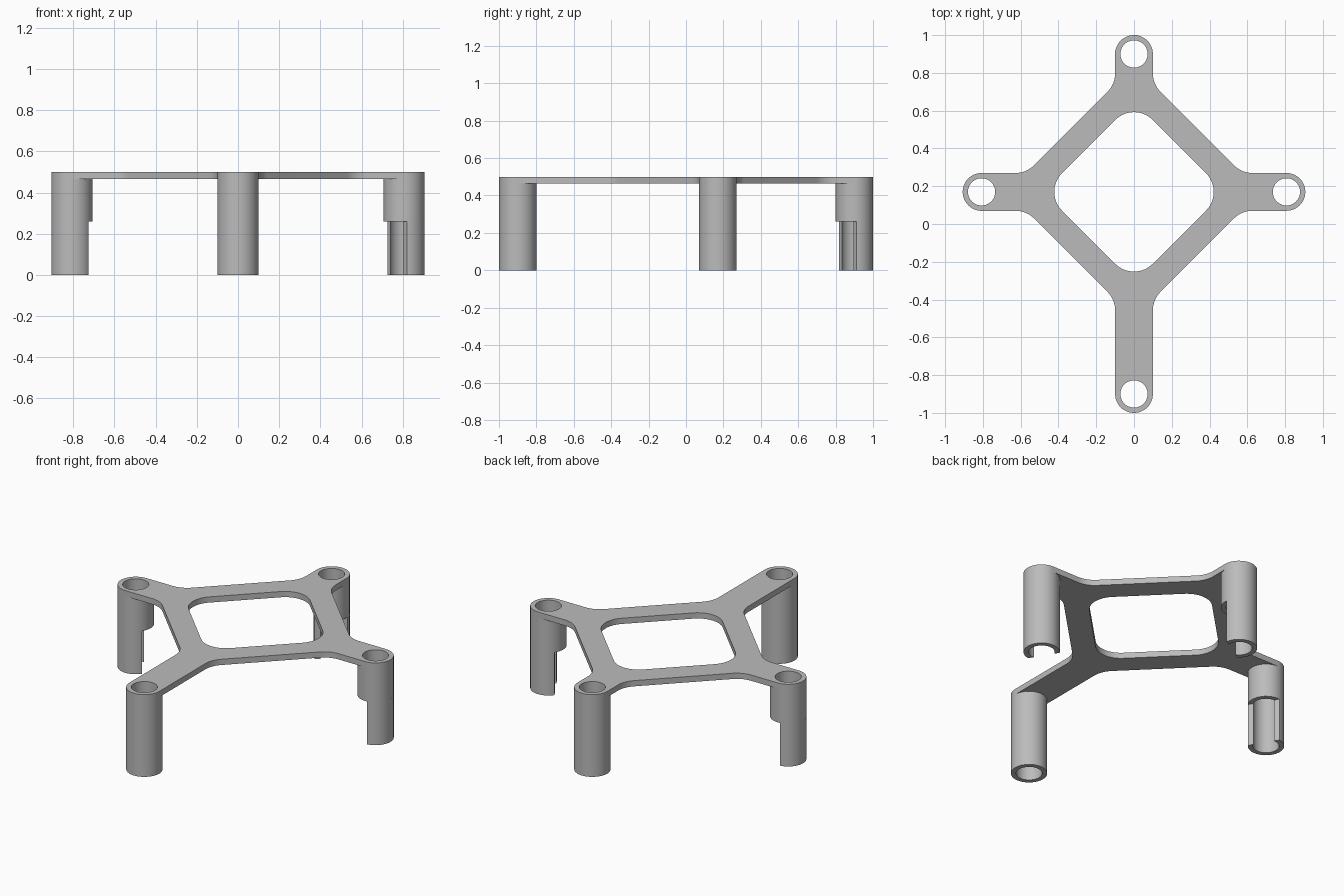
import bpy
from math import acos, atan2, cos, pi, radians, sin, tan
from mathutils import Matrix, Vector

cube = bpy.data.objects.get("Cube")
if cube:
    bpy.data.objects.remove(cube, do_unlink=True)

HEIGHT, PLATE, CUT_TOP = 0.5, 0.035, 0.26
R_OUT, R_IN, CUT = 0.1, 0.072, 0.04
CENTRE = Vector((0, 0.17))
CUT_ANGLE = radians(211)

grey = bpy.data.materials.new("grey_plastic")
grey.use_nodes = True
COLOUR = (0.5, 0.5, 0.5, 1)
grey.diffuse_color = COLOUR
grey.node_tree.nodes["Principled BSDF"].inputs["Base Color"].default_value = COLOUR


def arc(c, r, start, end, n):
    return [Vector((c[0] + r * cos(a), c[1] + r * sin(a)))
            for a in (start + (end - start) * i / n for i in range(n + 1))]


def circle(c, r):
    return arc(c, r, 0, 2 * pi, 64)[:-1]


def rounded(corners):
    """Polygon of (point, radius) corners, each replaced by a tangent arc."""
    out = []
    for i, (p, r) in enumerate(corners):
        a = (corners[i - 1][0] - p).normalized()
        b = (corners[(i + 1) % len(corners)][0] - p).normalized()
        half = a.angle(b) / 2
        c = p + (a + b).normalized() * r / sin(half)
        u, v = p + a * r / tan(half) - c, p + b * r / tan(half) - c
        start = atan2(u.y, u.x)
        sweep = (atan2(v.y, v.x) - start + pi) % (2 * pi) - pi
        for q in arc(c, r, start, start + sweep, 16):
            if not out or (q - out[-1]).length > 1e-4:
                out.append(q)
    return out


def extrude(name, loops, z0, z1):
    """Solid made from a flat profile; inner loops become holes."""
    curve = bpy.data.curves.new(name, "CURVE")
    curve.dimensions = "2D"
    curve.fill_mode = "BOTH"
    curve.extrude = (z1 - z0) / 2
    for loop in loops:
        s = curve.splines.new("POLY")
        s.points.add(len(loop) - 1)
        for point, q in zip(s.points, loop):
            point.co = (q.x, q.y, 0, 1)
        s.use_cyclic_u = True
    ob = bpy.data.objects.new(name, curve)
    bpy.context.collection.objects.link(ob)
    ob.location.z = (z0 + z1) / 2
    bpy.ops.object.select_all(action="DESELECT")
    ob.select_set(True)
    bpy.context.view_layer.objects.active = ob
    bpy.ops.object.convert(target="MESH")
    ob = bpy.context.object
    ob.data.materials.clear()
    ob.data.materials.append(grey)
    bpy.ops.object.shade_smooth_by_angle(angle=radians(30))


# Arms: name, direction in quarter turns, distance of the post from the centre
arms = [("left", 0, 0.807), ("back", 1, 0.73), ("right", 2, 0.807), ("front", 3, 1.07)]
outline, window, posts = [], [], []
for name, turn, length in arms:
    rot = Matrix.Rotation(turn * pi / 2, 2)
    for x, y, r in ((0.57, -R_OUT, 0.14), (length + R_OUT, -R_OUT, R_OUT),
                    (length + R_OUT, R_OUT, R_OUT), (0.57, R_OUT, 0.14)):
        outline.append((CENTRE + rot @ Vector((x, y)), r))
    window.append((CENTRE + rot @ Vector((0.48, 0)), 0.14))
    posts.append((name, turn, CENTRE + rot @ Vector((length, 0))))

# Top frame with square window and post holes
extrude("top_frame", [rounded(outline), rounded(window)]
        + [circle(c, R_IN) for _, _, c in posts], HEIGHT - PLATE, HEIGHT)

# Tubular posts; all but the front one are cut open near the foot
for name, turn, c in posts:
    ring = [circle(c, R_OUT), circle(c, R_IN)]
    if name == "front":
        extrude("front_post", ring, 0, HEIGHT - PLATE)
        continue
    extrude(name + "_post", ring, CUT_TOP, HEIGHT - PLATE)
    phi = CUT_ANGLE + turn * pi / 2
    a, b = acos(CUT / R_OUT), acos(CUT / R_IN)
    section = (arc(c, R_OUT, phi + a, phi + 2 * pi - a, 48)
               + arc(c, R_IN, phi + 2 * pi - b, phi + b, 48))
    extrude(name + "_post_open_foot", [section], 0, CUT_TOP)
